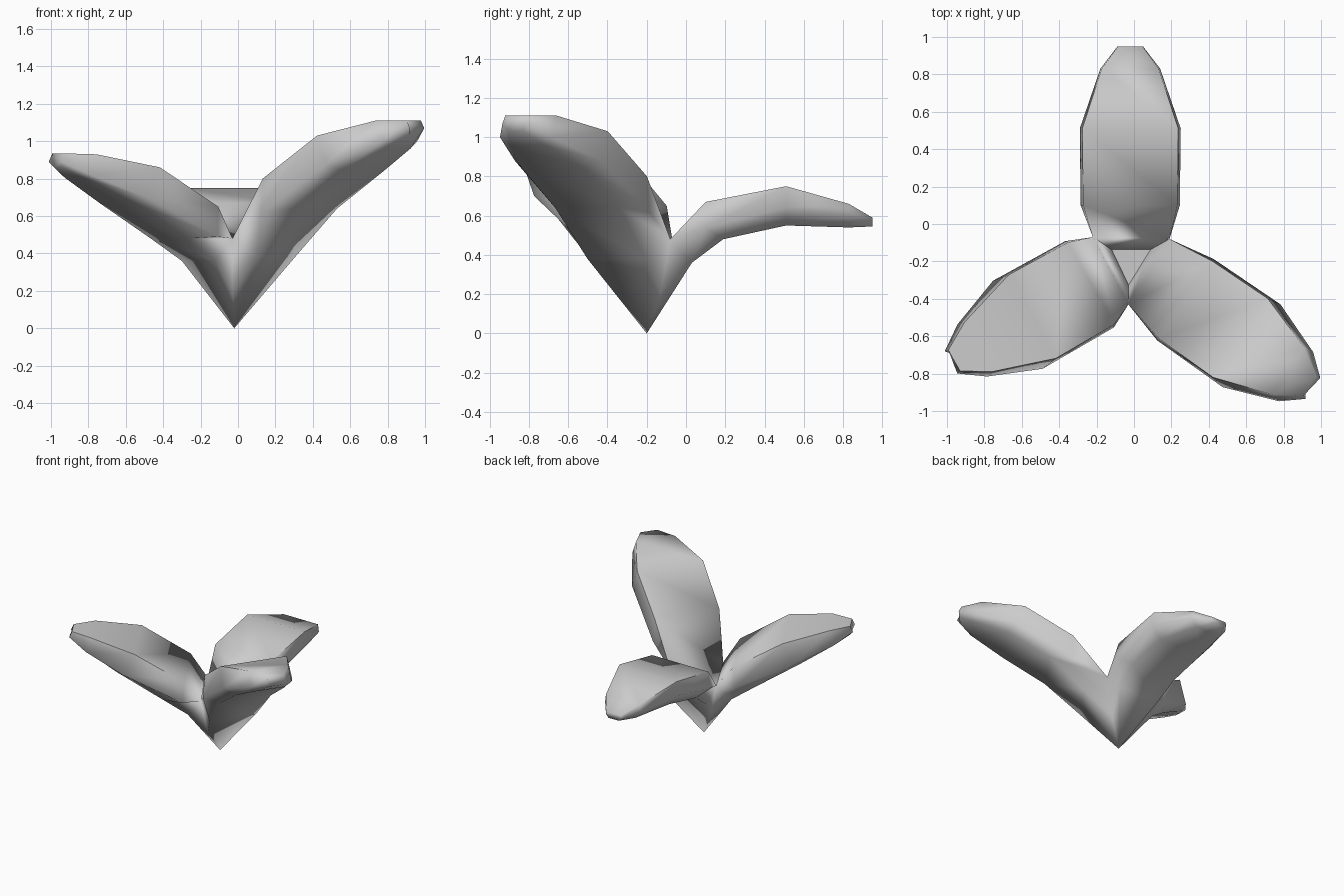
import bpy, bmesh, math
from mathutils import Vector

cube = bpy.data.objects.get("Cube")
if cube:
    bpy.data.objects.remove(cube, do_unlink=True)

grey = bpy.data.materials.new("soft_grey")
grey.use_nodes = True
grey.diffuse_color = (0.6, 0.6, 0.6, 1)
grey.node_tree.nodes["Principled BSDF"].inputs["Base Color"].default_value = (0.6, 0.6, 0.6, 1)

CENTRE = Vector((-0.02, -0.2, 0))
# Notches where neighbouring leaves meet (front, right, left) and the stem seam below each
NOTCH = [Vector(p) for p in ((-0.03, -0.43, 0.48), (0.19, -0.08, 0.48), (-0.22, -0.07, 0.48))]
SEAM = [Vector(p) for p in ((-0.03, -0.34, 0.2), (0.10, -0.13, 0.2), (-0.13, -0.13, 0.2))]
HALF = (0.265, 0.27, 0.16, 0.068)      # half widths from root to tip
KEEL = (0.2, 0.19, 0.11, 0.045)        # half widths of the underside

bm = bmesh.new()


def face(*points):
    bm.faces.new([bm.verts.new(p) for p in points])


def bridge(a, b):
    n = len(a)
    for i in range(n):
        j = (i + 1) % n
        face(a[i], a[j], b[j], b[i])


def leaf(direction, a, b, root, top, rim, keel):
    """Loft six-sided sections along (distance, height) lines, from the shared stem."""
    out = Vector((*direction, 0)).normalized()
    side = Vector((-out.y, out.x, 0))

    def at(dz, across):
        return CENTRE + out * dz[0] + side * across + Vector((0, 0, dz[1]))

    # Root section runs between two notches
    low_b, low_a = at(root, 0.18), at(root, -0.18)
    rows = [[NOTCH[b], NOTCH[b], low_b, low_a, NOTCH[a], NOTCH[a]]]
    for t, m, k, w, kw in zip(top, rim, keel, HALF, KEEL):
        rows.append([at(t, w * 0.95), at(m, w), at(k, kw),
                     at(k, -kw), at(m, -w), at(t, -w * 0.95)])
    for lower, upper in zip(rows, rows[1:]):
        bridge(lower, upper)
    face(*rows[-1])                    # blunt tip
    # Stem side down to the point
    for corner, low in ((b, low_b), (a, low_a)):
        face(NOTCH[corner], low, SEAM[corner])
        face(low, SEAM[corner], CENTRE)
    face(low_b, low_a, CENTRE)


leaf((0, 1), 1, 2, (0.23, 0.36),
     ((0.30, 0.67), (0.71, 0.75), (1.03, 0.66), (1.15, 0.59)),
     ((0.30, 0.54), (0.71, 0.64), (1.03, 0.60), (1.15, 0.57)),
     ((0.39, 0.48), (0.71, 0.55), (1.03, 0.54), (1.15, 0.545)))
leaf((0.82, -0.57), 0, 1, (0.27, 0.38),
     ((0.36, 0.80), (0.717, 1.03), (1.025, 1.11), (1.17, 1.11)),
     ((0.36, 0.62), (0.79, 0.88), (1.08, 1.00), (1.19, 1.07)),
     ((0.53, 0.64), (0.84, 0.84), (1.07, 0.96), (1.17, 1.03)))
leaf((-0.87, -0.49), 2, 0, (0.22, 0.36),
     ((0.24, 0.65), (0.60, 0.86), (0.93, 0.93), (1.08, 0.935)),
     ((0.25, 0.49), (0.69, 0.70), (0.97, 0.82), (1.10, 0.89)),
     ((0.40, 0.48), (0.72, 0.67), (0.97, 0.80), (1.08, 0.86)))

# Deep three-sided pit between the leaves
middle = sum(SEAM, Vector()) / 3
floor = [middle + (p - middle) * 0.9 + Vector((0, 0, 0.03)) for p in SEAM]
bridge(NOTCH, floor)
face(*floor)

bmesh.ops.remove_doubles(bm, verts=bm.verts, dist=0.0005)
bmesh.ops.dissolve_degenerate(bm, edges=bm.edges, dist=0.0001)
bmesh.ops.recalc_face_normals(bm, faces=bm.faces)

mesh = bpy.data.meshes.new("three_leaf_sprout")
bm.to_mesh(mesh)
bm.free()
mesh.materials.append(grey)
sprout = bpy.data.objects.new("three_leaf_sprout", mesh)
bpy.context.collection.objects.link(sprout)
bpy.ops.object.select_all(action='DESELECT')
sprout.select_set(True)
bpy.context.view_layer.objects.active = sprout
bpy.ops.object.shade_smooth_by_angle(angle=math.radians(75))
